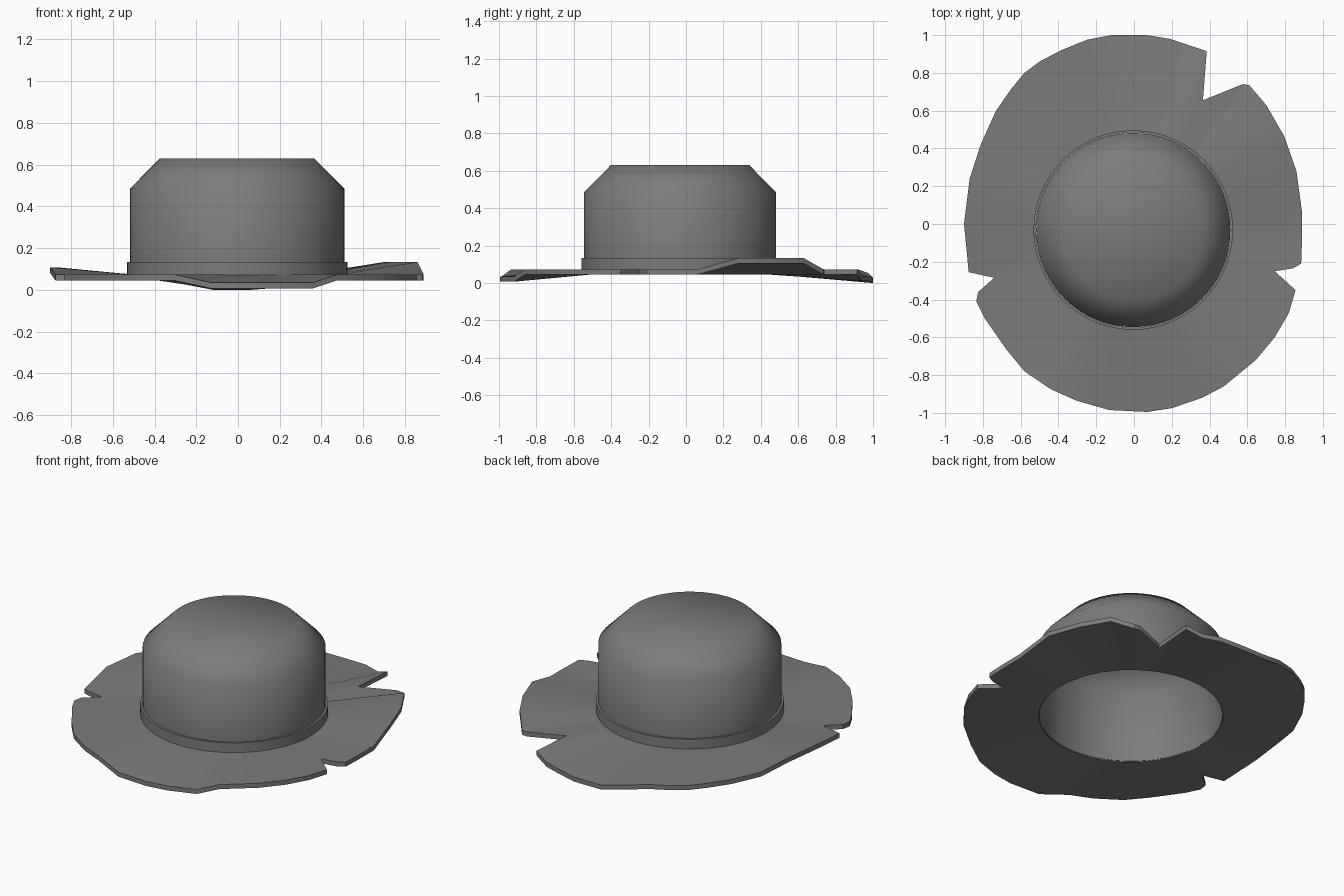
import bpy
import bmesh
import math

cube = bpy.data.objects.get("Cube")
if cube:
    bpy.data.objects.remove(cube, do_unlink=True)

CENTRE_X, CENTRE_Y = -0.004, -0.032
CROWN_RADIUS = 0.514
SIDES = 64

# One grey felt colour for the whole hat
felt = bpy.data.materials.new("grey_felt")
felt.use_nodes = True
felt.diffuse_color = (0.2, 0.2, 0.2, 1)
shader = felt.node_tree.nodes["Principled BSDF"]
shader.inputs["Base Color"].default_value = felt.diffuse_color
shader.inputs["Roughness"].default_value = 0.8


def finish(name, bm, angle):
    """Turn a bmesh into a shaded, coloured object."""
    mesh = bpy.data.meshes.new(name)
    bm.to_mesh(mesh)
    bm.free()
    mesh.materials.append(felt)
    obj = bpy.data.objects.new(name, mesh)
    bpy.context.collection.objects.link(obj)
    bpy.ops.object.select_all(action='DESELECT')
    obj.select_set(True)
    bpy.context.view_layer.objects.active = obj
    bpy.ops.object.shade_smooth_by_angle(angle=math.radians(angle))
    return obj


def bridge(bm, lower, upper):
    """Join two closed loops of equal length with quads."""
    count = len(lower)
    for i in range(count):
        j = (i + 1) % count
        bm.faces.new((lower[i], lower[j], upper[j], upper[i]))


def ring(bm, radius, z):
    """Closed loop of vertices around the crown axis."""
    angles = [2 * math.pi * i / SIDES for i in range(SIDES)]
    return [bm.verts.new((CENTRE_X + radius * math.cos(a),
                          CENTRE_Y + radius * math.sin(a), z)) for a in angles]


# Crown: straight wall, sloping shoulder and flat top, hollow and open below
bm = bmesh.new()
loops = [ring(bm, r, z) for r, z in
         ((CROWN_RADIUS, 0.125), (CROWN_RADIUS, 0.485), (0.37, 0.63))]
for lower, upper in zip(loops, loops[1:]):
    bridge(bm, lower, upper)
peak = bm.verts.new((CENTRE_X, CENTRE_Y, 0.63))
top = loops[-1]
for i in range(SIDES):
    bm.faces.new((top[i], top[(i + 1) % SIDES], peak))
finish("crown", bm, 60)

# Band: a thin hoop around the foot of the crown
bm = bmesh.new()
hoop = [ring(bm, r, z) for r, z in
        ((0.515, 0.05), (0.528, 0.05), (0.528, 0.133), (0.515, 0.133))]
for i in range(4):
    bridge(bm, hoop[i], hoop[(i + 1) % 4])
finish("hat_band", bm, 40)

# Brim edge, anticlockwise in stretches: how far each is bent up or down, then its points
brim_edge = [
    # right-hand front tear to the flat side
    (0, [(0.855, -0.35), (0.745, -0.25), (0.84, -0.235), (0.885, -0.21),
         (0.89, -0.07), (0.89, 0.06)]),
    # upturned flap
    (0.06, [(0.86, 0.28), (0.795, 0.465), (0.7, 0.63)]),
    # deep back tear
    (0, [(0.61, 0.735), (0.575, 0.74), (0.365, 0.655), (0.385, 0.915)]),
    # drooping back
    (-0.035, [(0.295, 0.945), (0.19, 0.98)]),
    (-0.045, [(0.065, 1), (-0.12, 1)]),
    (-0.02, [(-0.25, 0.975)]),
    (0, [(-0.385, 0.92), (-0.5, 0.86), (-0.58, 0.8), (-0.65, 0.715),
         (-0.73, 0.6), (-0.81, 0.425)]),
    # gently raised side
    (0.035, [(-0.87, 0.24), (-0.9, 0)]),
    # opposite front tear
    (0, [(-0.875, -0.255), (-0.74, -0.285), (-0.825, -0.36), (-0.835, -0.41),
         (-0.79, -0.5), (-0.675, -0.665), (-0.58, -0.78), (-0.44, -0.875),
         (-0.305, -0.935)]),
    # drooping front
    (-0.038, [(-0.13, -0.985), (0.07, -0.995), (0.2, -0.975), (0.36, -0.92)]),
    (0, [(0.475, -0.86), (0.645, -0.72), (0.745, -0.6), (0.82, -0.47)]),
]

# Brim: top and underside sheets from the crown out to the torn edge
bm = bmesh.new()
sheets = []
for height in (0.045, 0.073):
    inner, outer = [], []
    for lift, points in brim_edge:
        for x, y in points:
            a = math.atan2(y - CENTRE_Y, x - CENTRE_X)
            inner.append(bm.verts.new((CENTRE_X + 0.519 * math.cos(a),
                                       CENTRE_Y + 0.519 * math.sin(a), height)))
            outer.append(bm.verts.new((x, y, height + lift)))
    sheets.append((inner, outer))
(under_in, under_out), (top_in, top_out) = sheets
bridge(bm, under_in, under_out)
bridge(bm, under_out, top_out)
bridge(bm, top_out, top_in)
bridge(bm, top_in, under_in)
bmesh.ops.recalc_face_normals(bm, faces=bm.faces)
finish("torn_brim", bm, 35)
